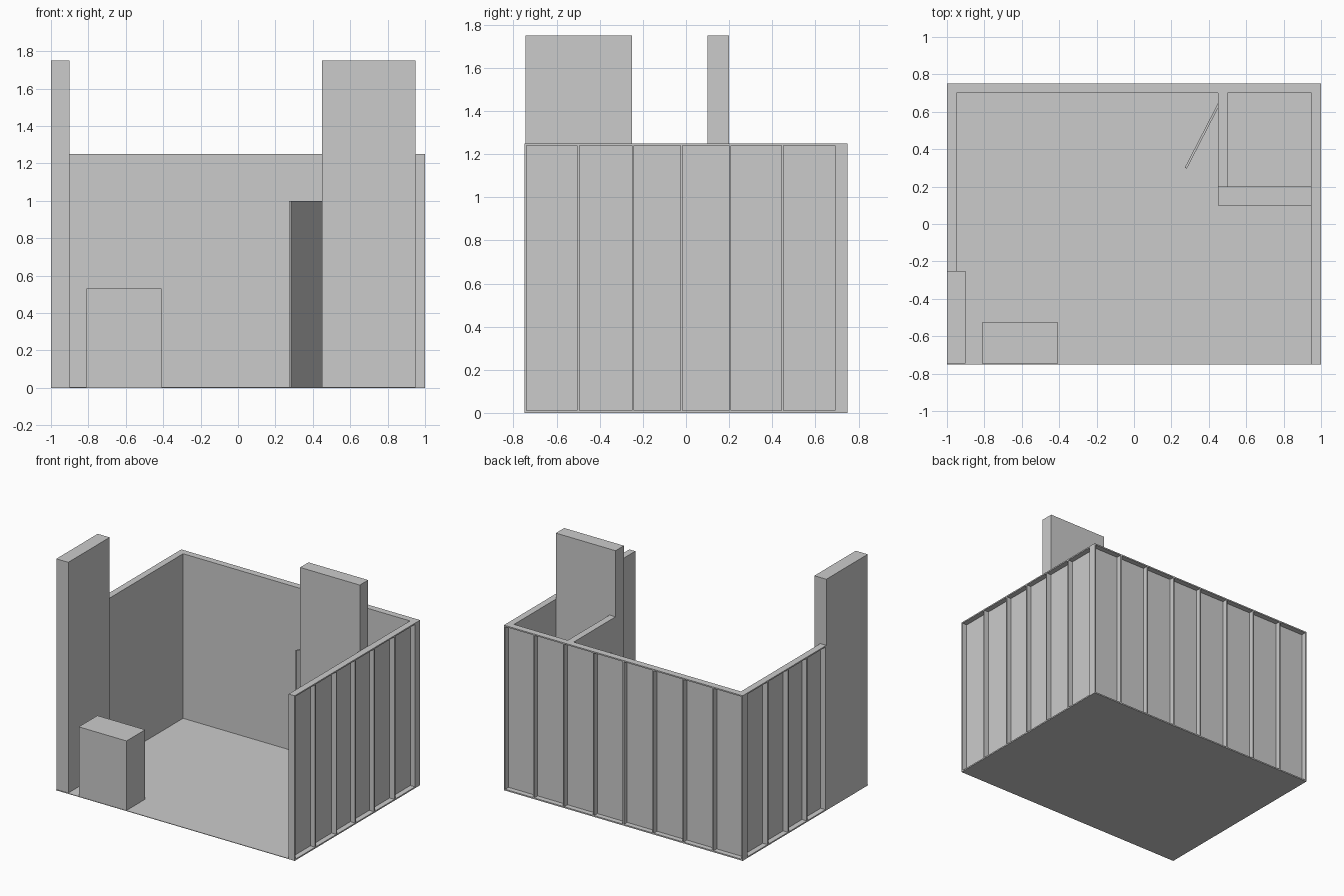
import bpy, bmesh, math
from mathutils import Matrix, Vector

if "Cube" in bpy.data.objects:
    bpy.data.objects.remove(bpy.data.objects["Cube"])

H, T, SKIN, RIB = 1.25, 0.05, 0.01, 0.01   # wall height, depth, skin and rib thickness


def build(name, boxes):
    """One object from boxes given as (x0, x1, y0, y1, z0, z1)."""
    bm = bmesh.new()
    for x0, x1, y0, y1, z0, z1 in boxes:
        m = Matrix.Translation(((x0 + x1) / 2, (y0 + y1) / 2, (z0 + z1) / 2))
        m = m @ Matrix.Diagonal((x1 - x0, y1 - y0, z1 - z0, 1))
        bmesh.ops.create_cube(bm, size=1, matrix=m)
    mesh = bpy.data.meshes.new(name)
    bm.to_mesh(mesh)
    bm.free()
    ob = bpy.data.objects.new(name, mesh)
    bpy.context.collection.objects.link(ob)
    return ob


def framed_wall(name, a, b, inner, outer, ribs, along_x=False):
    """Smooth skin on the inside, open frame of rails and ribs on the outside."""
    s = 1 if outer > inner else -1
    face = inner + s * SKIN

    def box(u0, u1, v0, v1, z0, z1):
        v0, v1 = sorted((v0, v1))
        return (u0, u1, v0, v1, z0, z1) if along_x else (v0, v1, u0, u1, z0, z1)

    parts = [box(a, b, inner, face, 0, H),
             box(a, b, face, outer, 0, RIB),
             box(a, b, face, outer, H - RIB, H)]
    for c in [a + RIB / 2] + ribs + [b - RIB / 2]:
        parts.append(box(c - RIB / 2, c + RIB / 2, face, outer, RIB, H - RIB))
    return build(name, parts)


# Floor
build("floor", [(-1, 1, -0.75, 0.75, 0, 0.004)])

# Perimeter walls with ribbed outsides
framed_wall("back_wall", -1, 1, 0.70, 0.75,
            [-0.75 + 0.25 * i for i in range(7)], along_x=True)
framed_wall("right_wall", -0.75, 0.70, 0.95, 1.0, [-0.5, -0.246, -0.021, 0.204, 0.448])
framed_wall("left_wall", -0.25, 0.70, -0.95, -1.0, [-0.021, 0.204, 0.448])

# Tall display panels
build("left_tall_panel", [(-1, -0.9, -0.745, -0.25, 0, 1.75)])
build("closet_front_panel", [(0.45, 0.95, 0.10, 0.20, 0, 1.75)])

# Closet side wall with a doorway
build("closet_side_wall", [(0.45, 0.50, 0.20, 0.25, 0, 1.0),
                           (0.45, 0.50, 0.65, 0.70, 0, 1.0),
                           (0.45, 0.50, 0.20, 0.70, 1.0, H)])

# Open door, hinged at the rear jamb
door = build("closet_door", [(-0.006, 0.006, -0.395, 0, 0.004, 1.0)])
door.location = Vector((0.458, 0.65, 0))
door.rotation_euler.z = -math.atan2(33, 64)

# Reception counter
build("counter", [(-0.81, -0.41, -0.748, -0.525, 0, 0.53)])
